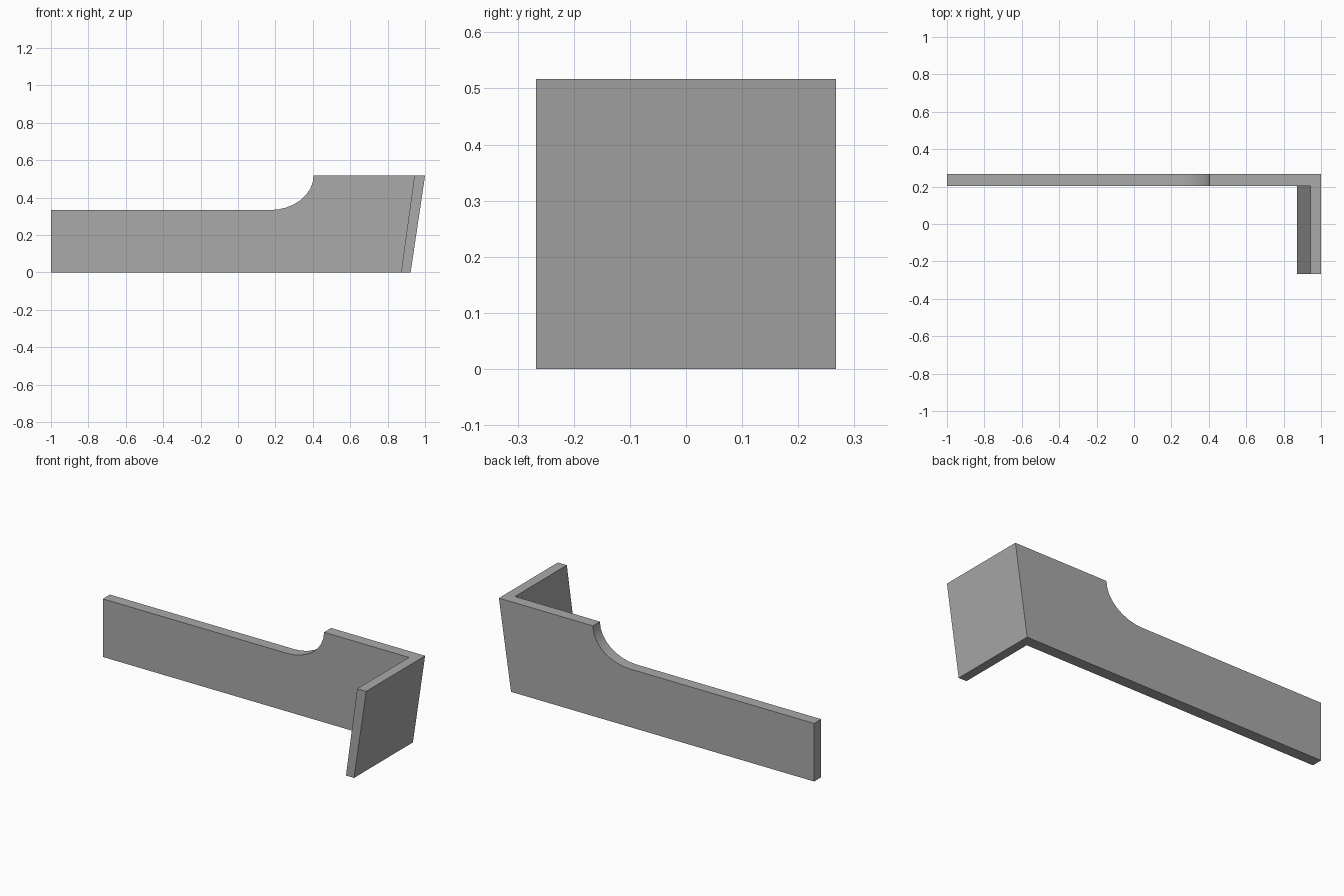
import bpy
import bmesh
from math import sin, cos, pi

cube = bpy.data.objects.get("Cube")
if cube:
    bpy.data.objects.remove(cube, do_unlink=True)

HEIGHT, LOW = 0.517, 0.333
FRONT, INNER, BACK = -0.267, 0.203, 0.267

grey = bpy.data.materials.new("plain grey")
grey.use_nodes = True
colour = (0.4, 0.4, 0.4, 1)
grey.diffuse_color = colour
grey.node_tree.nodes["Principled BSDF"].inputs["Base Color"].default_value = colour


def extrude_profile(name, points, y0, y1):
    """Extrude an (x, z) outline from y0 to y1."""
    bm = bmesh.new()
    face = bm.faces.new([bm.verts.new((x, y0, z)) for x, z in points])
    new = bmesh.ops.extrude_face_region(bm, geom=[face])["geom"]
    verts = [g for g in new if isinstance(g, bmesh.types.BMVert)]
    bmesh.ops.translate(bm, verts=verts, vec=(0, y1 - y0, 0))
    bmesh.ops.recalc_face_normals(bm, faces=bm.faces)
    mesh = bpy.data.meshes.new(name)
    bm.to_mesh(mesh)
    bm.free()
    mesh.materials.append(grey)
    obj = bpy.data.objects.new(name, mesh)
    bpy.context.collection.objects.link(obj)
    bpy.ops.object.select_all(action="DESELECT")
    obj.select_set(True)
    bpy.context.view_layer.objects.active = obj
    bpy.ops.object.shade_smooth_by_angle(angle=pi / 6)
    return obj


# Long wall with a concave elliptical step up to the tall end
STEPS = 8
curve = [(0.17 + 0.234 * sin(a), HEIGHT - (HEIGHT - LOW) * cos(a))
         for a in (i * pi / 2 / STEPS for i in range(STEPS + 1))]
wall = [(-1, 0), (0.923, 0), (1, HEIGHT)] + curve[::-1] + [(-1, LOW)]
extrude_profile("long_wall", wall, INNER, BACK)

# Leaning end plate, flush with the slanted end of the wall
plate = [(0.872, 0), (0.923, 0), (1, HEIGHT), (0.943, HEIGHT)]
extrude_profile("end_plate", plate, FRONT, INNER)
